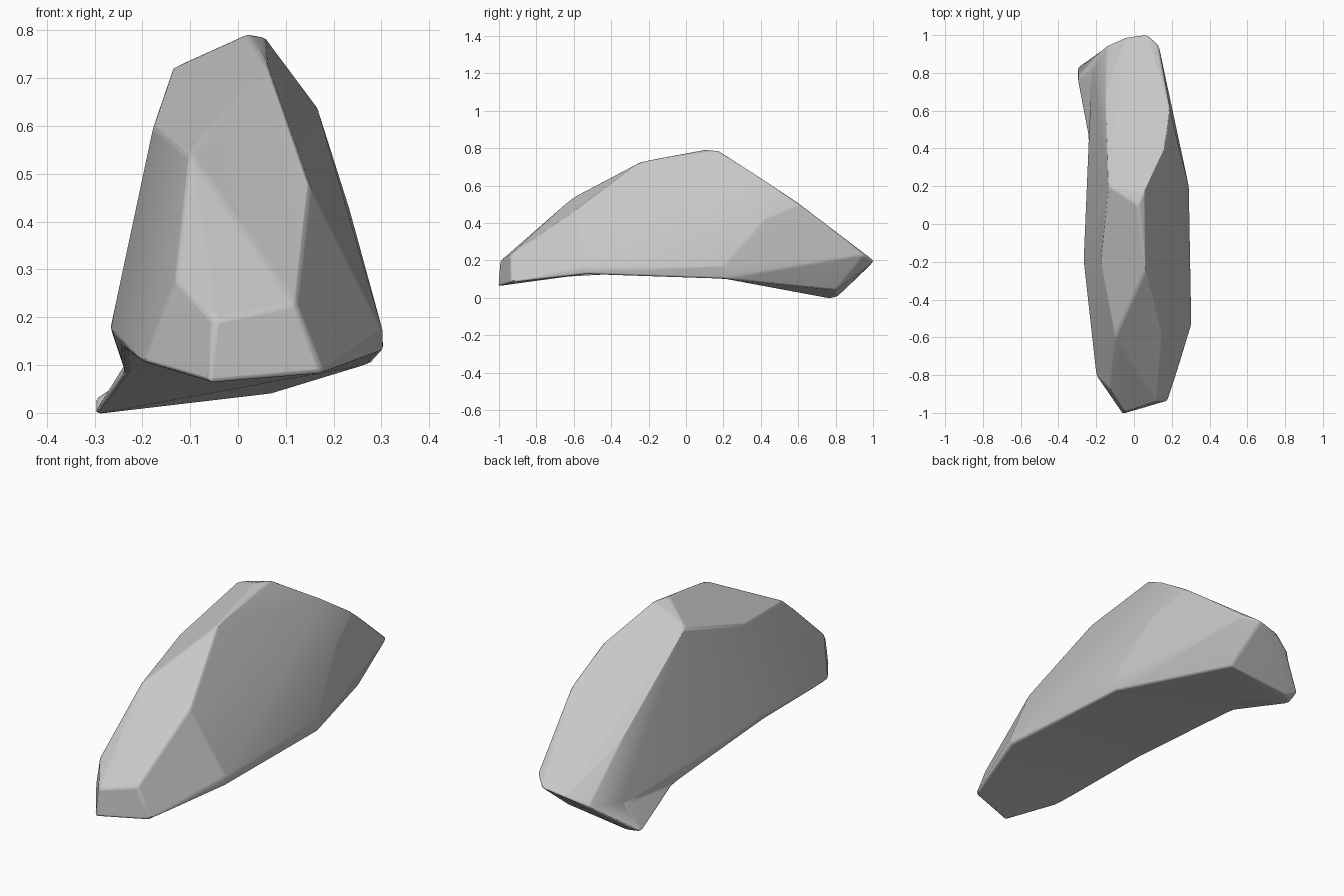
import bpy, bmesh
from mathutils import Vector

if "Cube" in bpy.data.objects:
    bpy.data.objects.remove(bpy.data.objects["Cube"])

# corners of the faceted boulder: (x, y, z)
CORNERS = [
    # right crest, front to back
    (.12, -.94, .23), (.15, -.58, .475), (.06, -.24, .73),
    (.02, .10, .793), (.055, .17, .787),
    (.165, .40, .64), (.19, .61, .50), (.13, .95, .23),
    # left crest, front to back
    (-.05, -.995, .195), (-.13, -.87, .28), (-.10, -.60, .54),
    (-.177, -.20, .60), (-.135, .20, .723), (-.15, .68, .40),
    # right wall and lower right edge
    (.18, -.935, .083), (.303, -.53, .17), (.303, -.53, .128), (.29, .20, .17),
    (.28, .20, .103), (.235, .42, .42), (.08, .80, .042),
    # nose and lower left edge
    (-.06, -1.005, .063), (-.20, -.80, .105), (-.267, -.20, .175),
    (-.24, -.25, .135), (-.237, .43, .085),
    # tail
    (.07, 1.005, .20), (-.04, .99, .18), (-.14, .945, .14),
    # flared foot and the hollow above it
    (-.265, .67, .04), (-.302, .77, -.003), (-.302, .83, .03), (-.25, .81, .008),
    (-.225, .79, .12),
]


def straighten(p):
    """Flatten the arched underside and tuck in the foot, so a hull finds the facets."""
    x, y, z = p
    if x < -.245:
        x += .37 * max(0, y - .43)
    return Vector((x, y, z + .20 * (y + .25) ** 2))


# wrap the straightened corners, then put them back in their real places
bm = bmesh.new()
verts = [bm.verts.new(straighten(p)) for p in CORNERS]
bmesh.ops.convex_hull(bm, input=verts)
for v, p in zip(verts, CORNERS):
    v.co = p
bmesh.ops.delete(bm, geom=[v for v in bm.verts if not v.link_faces], context='VERTS')
bmesh.ops.dissolve_limit(bm, angle_limit=.06, verts=bm.verts[:], edges=bm.edges[:])
bmesh.ops.recalc_face_normals(bm, faces=bm.faces[:])

mesh = bpy.data.meshes.new("boulder")
bm.to_mesh(mesh)
bm.free()
boulder = bpy.data.objects.new("boulder", mesh)
bpy.context.collection.objects.link(boulder)

# stone colour
stone = bpy.data.materials.new("grey stone")
stone.diffuse_color = (.57, .57, .57, 1)
stone.use_nodes = True
stone.node_tree.nodes["Principled BSDF"].inputs["Base Color"].default_value = stone.diffuse_color
mesh.materials.append(stone)

# smooth shading with softly worn edges
bpy.context.view_layer.objects.active = boulder
boulder.select_set(True)
bpy.ops.object.shade_smooth_by_angle(angle=.7)
bevel = boulder.modifiers.new("worn edges", 'BEVEL')
bevel.width = .01
bevel.segments = 2
bevel.limit_method = 'ANGLE'
bevel.angle_limit = .25
normals = boulder.modifiers.new("flat facets", 'WEIGHTED_NORMAL')
normals.keep_sharp = True
